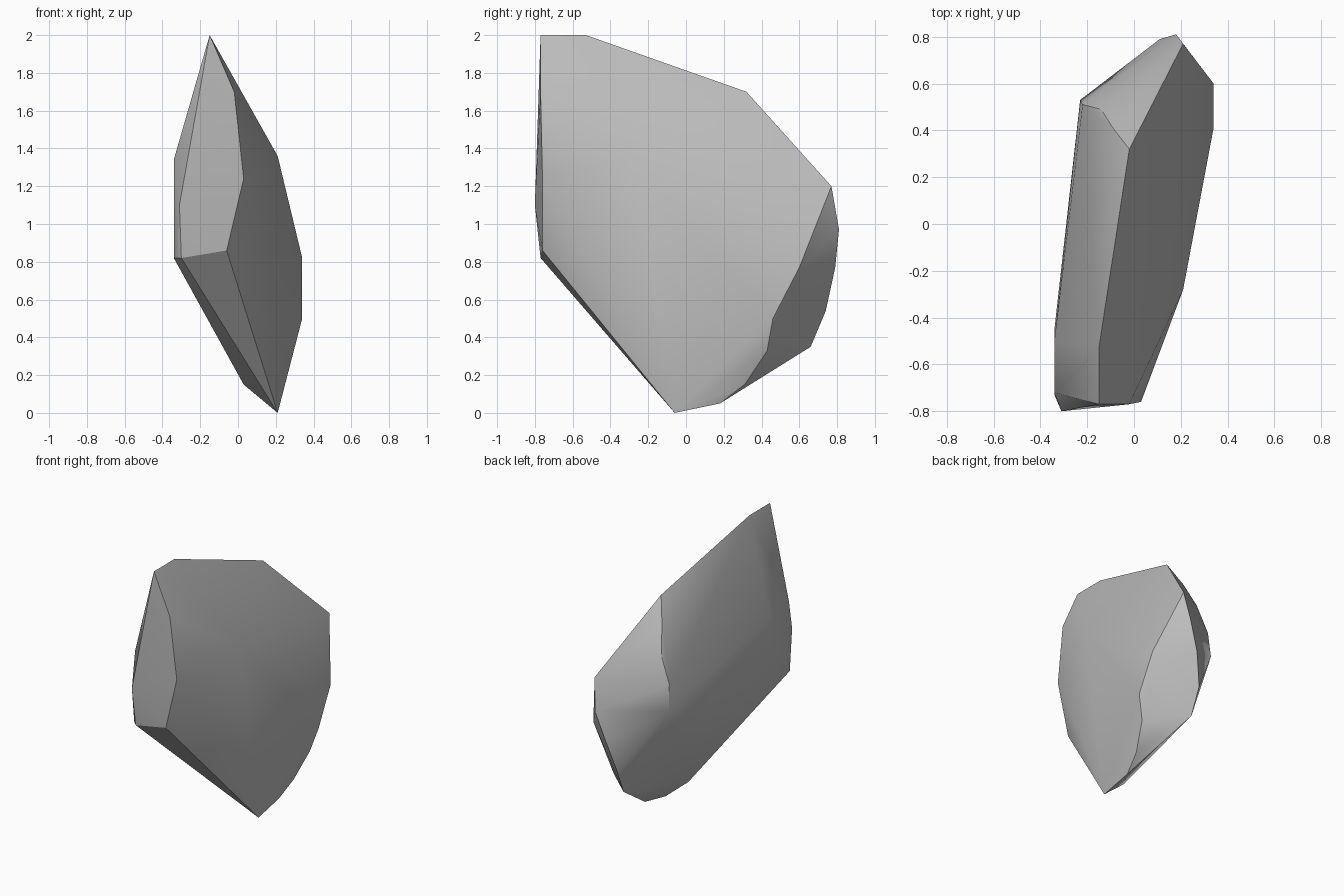
import bpy
import bmesh
import math

# Remove the default object
default_cube = bpy.data.objects.get("Cube")
if default_cube:
    bpy.data.objects.remove(default_cube, do_unlink=True)


def make_material(name, colour):
    material = bpy.data.materials.new(name)
    material.use_nodes = True
    material.diffuse_color = colour
    shader = next(node for node in material.node_tree.nodes
                  if node.type == "BSDF_PRINCIPLED")
    shader.inputs["Base Color"].default_value = colour
    shader.inputs["Roughness"].default_value = 0.9
    return material


def make_hull(name, outlines, material):
    """Chisel a solid stone whose surface wraps the given outlines."""
    bm = bmesh.new()
    for outline in outlines:
        for corner in outline:
            bm.verts.new(corner)
    hull = bmesh.ops.convex_hull(bm, input=bm.verts[:])
    # Drop corners that fall inside the wrapped surface
    buried = {item for key in ("geom_interior", "geom_unused")
              for item in hull[key] if isinstance(item, bmesh.types.BMVert)}
    bmesh.ops.delete(bm, geom=list(buried), context="VERTS")
    bmesh.ops.recalc_face_normals(bm, faces=bm.faces[:])
    mesh = bpy.data.meshes.new(name)
    bm.to_mesh(mesh)
    bm.free()
    mesh.materials.append(material)
    rock = bpy.data.objects.new(name, mesh)
    bpy.context.collection.objects.link(rock)
    return rock


# Narrow facet at the front, from the peak round to the lower edge
front_facet = [
    (-0.15, -0.77, 2), (-0.02, -0.77, 1.7), (0.03, -0.76, 1.24),
    (-0.06, -0.76, 0.86), (-0.3, -0.77, 0.82), (-0.31, -0.8, 1.1),
]

# Sloping facet at the back, up one side and down the other
back_facet = [
    (-0.09, 0.41, 1.53), (-0.14, 0.49, 1.35), (-0.22, 0.51, 1.16),
    (-0.23, 0.53, 0.97), (0.05, 0.66, 0.35), (0.05, 0.74, 0.54),
    (0.11, 0.79, 0.77), (0.18, 0.81, 0.97), (0.21, 0.77, 1.2),
]

# Crest running along the top
crest = [(-0.15, -0.53, 2), (-0.02, 0.32, 1.7)]

# Bulge of the left flank
left_flank = [
    (0.21, -0.28, 1.36), (0.34, 0.41, 0.82), (0.34, 0.6, 0.77),
    (0.34, 0.46, 0.5), (0.29, 0.43, 0.33),
]

# Bulge of the right flank
right_flank = [
    (-0.34, -0.72, 1.34), (-0.34, -0.5, 1.3),
    (-0.34, -0.45, 1.1), (-0.34, -0.73, 0.82),
]

# Keel on which the stone rests
keel = [
    (0.21, -0.06, 0), (0.21, 0.18, 0.05),
    (0.24, 0.31, 0.15), (0.03, -0.07, 0.15),
]

stone_grey = make_material("stone grey", (0.5, 0.5, 0.5, 1))
rock = make_hull(
    "rock",
    [front_facet, back_facet, crest, left_flank, right_flank, keel],
    stone_grey,
)

# Soft flanks, crisp edges between the facets
bpy.ops.object.select_all(action="DESELECT")
rock.select_set(True)
bpy.context.view_layer.objects.active = rock
bpy.ops.object.shade_smooth_by_angle(angle=math.radians(30))
